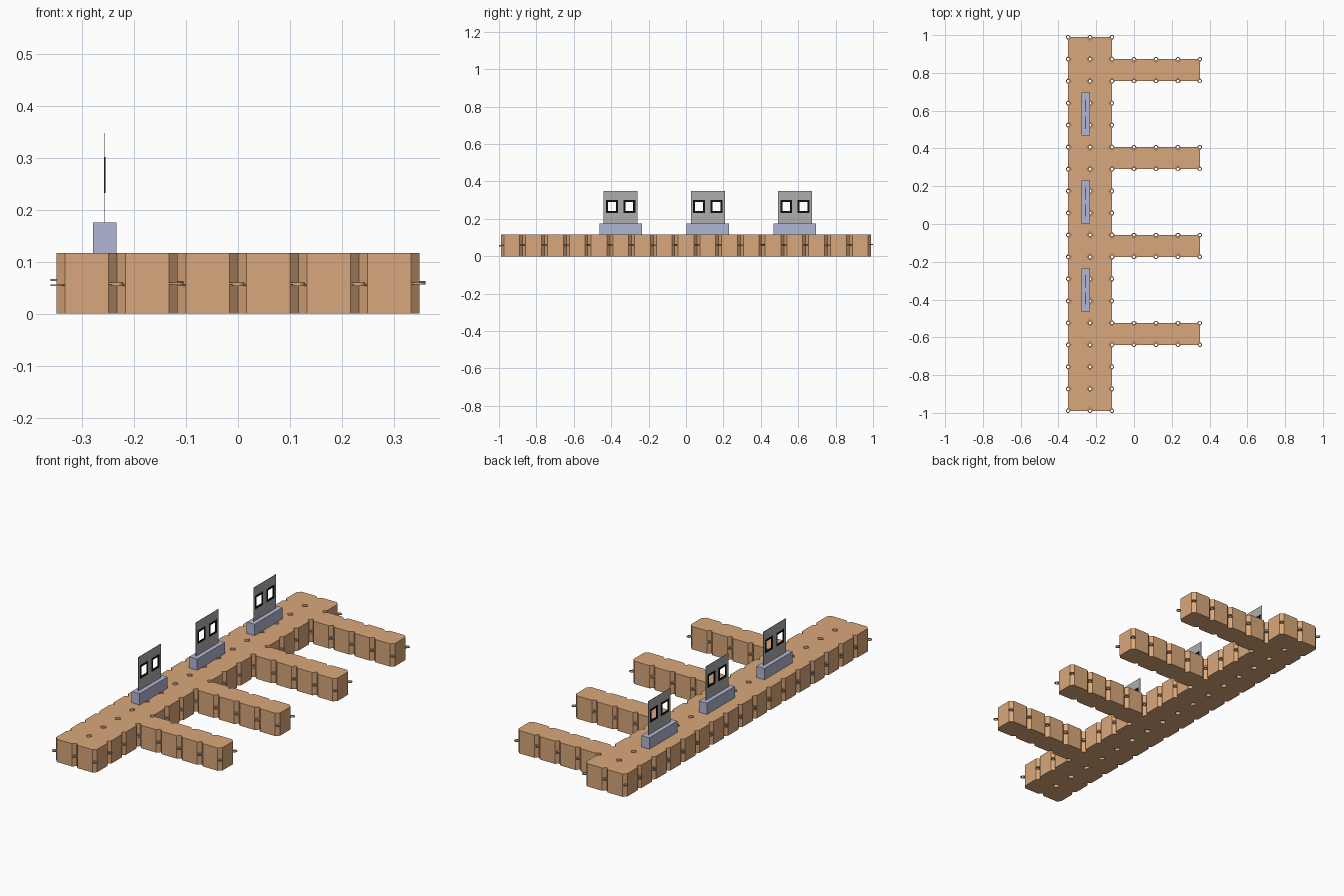
import bpy, bmesh
from math import cos, sin, pi, sqrt

if "Cube" in bpy.data.objects:
    bpy.data.objects.remove(bpy.data.objects["Cube"])

P = 0.1164            # cube pitch
H = 0.117             # float height
C = 0.016             # corner chamfer
COLS, ROWS = 6, 17
X0, Y0 = -COLS * P / 2, -ROWS * P / 2


def material(name, rgb):
    m = bpy.data.materials.new(name)
    m.diffuse_color = (*rgb, 1)
    m.use_nodes = True
    m.node_tree.nodes["Principled BSDF"].inputs["Base Color"].default_value = m.diffuse_color
    return m


TAN = material("tan_plastic", (0.70, 0.39, 0.20))
BLUE = material("blue_grey", (0.45, 0.47, 0.66))
GREY = material("panel_grey", (0.42, 0.42, 0.42))
BLACK = material("black_trim", (0.005, 0.005, 0.005))


def finish(bm, name, mat):
    bmesh.ops.recalc_face_normals(bm, faces=bm.faces)
    me = bpy.data.meshes.new(name)
    bm.to_mesh(me)
    bm.free()
    me.materials.append(mat)
    ob = bpy.data.objects.new(name, me)
    bpy.context.collection.objects.link(ob)
    return ob


def box(name, lo, hi, mat):
    bm = bmesh.new()
    bmesh.ops.create_cube(bm, size=1)
    for v in bm.verts:
        v.co = [(a + b) / 2 + c * (b - a) for a, b, c in zip(lo, hi, v.co)]
    return finish(bm, name, mat)


# Layout: two-wide walkway with four finger piers
cells = {(i, j) for i in range(2) for j in range(ROWS)}
cells |= {(i, j) for i in range(2, COLS) for j in (3, 7, 11, 15)}

# Dock floats: chamfered cubes fused along shared walls
bm = bmesh.new()
for i, j in cells:
    x, y = X0 + i * P, Y0 + j * P
    a, b = C, P - C
    outline = [(a, 0), (b, 0), (P, a), (P, b), (b, P), (a, P), (0, b), (0, a)]
    low = [bm.verts.new((x + u, y + v, 0)) for u, v in outline]
    top = [bm.verts.new((x + u, y + v, H)) for u, v in outline]
    bm.faces.new(low[::-1])
    bm.faces.new(top)
    neighbours = {0: (i, j - 1), 2: (i + 1, j), 4: (i, j + 1), 6: (i - 1, j)}
    for k in range(8):
        if neighbours.get(k) not in cells:
            n = (k + 1) % 8
            bm.faces.new((low[k], low[n], top[n], top[k]))
bmesh.ops.remove_doubles(bm, verts=bm.verts, dist=1e-4)
finish(bm, "dock_floats", TAN)

# Connector lugs: a ringed tab on every cube corner, stacked at four levels
R, HOLE, SEG, T = C / sqrt(2), 0.0068, 16, 0.0033
bm = bmesh.new()
for i, j in cells:
    for level, (ci, cj) in enumerate(((0, 0), (1, 0), (1, 1), (0, 1))):
        cx, cy = X0 + (i + ci) * P, Y0 + (j + cj) * P
        z = 0.053 + level * T
        turn = (-3 * pi / 4) + level * pi / 2
        loops = []
        for k in range(SEG):
            t = 2 * pi * k / SEG
            r = R if cos(t) > -1e-6 else R / max(abs(cos(t)), abs(sin(t)))
            c, s = cos(t + turn), sin(t + turn)
            loops.append([bm.verts.new((cx + q * c, cy + q * s, h))
                          for q, h in ((r, z), (r, z + T), (HOLE, z + T), (HOLE, z))])
        for k in range(SEG):
            p, q = loops[k], loops[(k + 1) % SEG]
            for m in range(4):
                n = (m + 1) % 4
                bm.faces.new((p[m], q[m], q[n], p[n]))
finish(bm, "connector_lugs", TAN)


def plate(name, ys, zs, keep, x, thick, mat):
    """Upright sheet made from the grid cells accepted by keep, given thickness."""
    bm = bmesh.new()
    grid = [[bm.verts.new((x - thick / 2, y, z)) for z in zs] for y in ys]
    for a in range(len(ys) - 1):
        for b in range(len(zs) - 1):
            if keep(a, b):
                bm.faces.new((grid[a][b], grid[a + 1][b], grid[a + 1][b + 1], grid[a][b + 1]))
    res = bmesh.ops.extrude_face_region(bm, geom=bm.faces[:] + bm.edges[:], use_keep_orig=True)
    for v in res["geom"]:
        if isinstance(v, bmesh.types.BMVert):
            v.co.x += thick
    return finish(bm, name, mat)


# Three stands: plinth, upright panel with two openings, black opening frames
SX, W = -0.2565, 0.011
for n, row in enumerate((-3, 1, 5), 1):
    yc = row * P
    box(f"stand_plinth_{n}", (SX - 0.0225, yc - 0.113, H), (SX + 0.0225, yc + 0.113, 0.175), BLUE)
    ys = [yc + d for d in (-0.091, -0.078, -0.014, 0.014, 0.078, 0.091)]
    plate(f"stand_panel_{n}", ys, [0.175, 0.232, 0.301, 0.348],
          lambda a, b: not (b == 1 and a in (1, 3)), SX, 0.0016, GREY)
    for side, k in (("left", 1), ("right", 3)):
        lo, hi = ys[k], ys[k + 1]
        plate(f"opening_frame_{side}_{n}", [lo, lo + W, hi - W, hi],
              [0.232, 0.232 + W, 0.301 - W, 0.301],
              lambda a, b: (a, b) != (1, 1), SX, 0.0022, BLACK)
